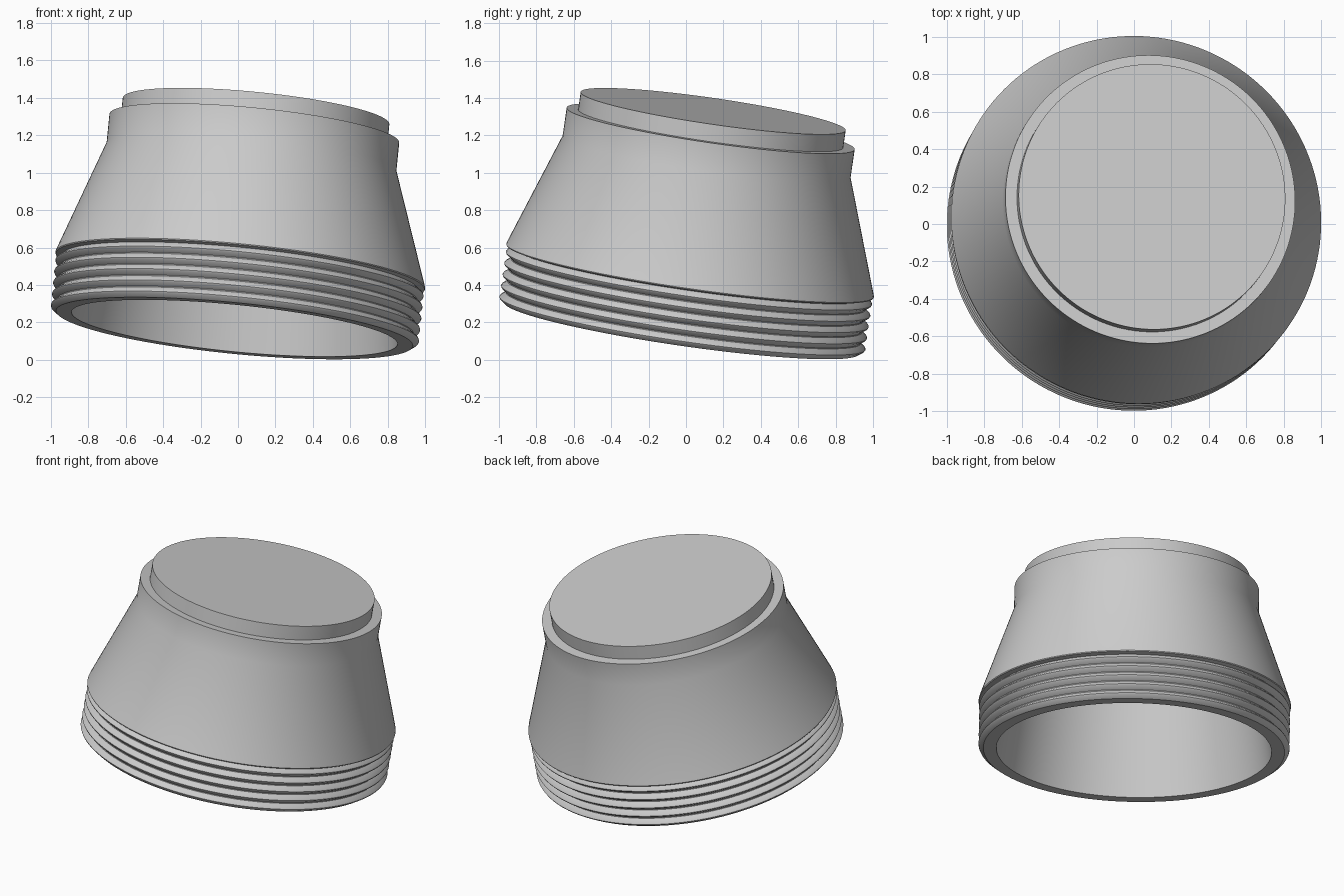
import bpy, bmesh, math
from mathutils import Vector, Matrix

if "Cube" in bpy.data.objects:
    bpy.data.objects.remove(bpy.data.objects["Cube"])

SEGMENTS = 144
AXIS = Vector((0.098, 0.143, 0.985)).normalized()
BASE = Vector((-0.019, -0.023, 0.169))
TILT = Matrix.Translation(BASE) @ Vector((0, 0, 1)).rotation_difference(AXIS).to_matrix().to_4x4()

grey = bpy.data.materials.new("plain grey")
grey.use_nodes = True
grey.diffuse_color = (0.6, 0.6, 0.6, 1)
grey.node_tree.nodes["Principled BSDF"].inputs["Base Color"].default_value = (0.6, 0.6, 0.6, 1)


def revolve(name, profile, closed=False):
    """Turn a (radius, height) profile around the tilted axis."""
    bm = bmesh.new()
    verts = [bm.verts.new((r, 0, h)) for r, h in profile]
    pairs = list(zip(verts, verts[1:]))
    if closed:
        pairs.append((verts[-1], verts[0]))
    edges = [bm.edges.new(p) for p in pairs]
    bmesh.ops.spin(bm, geom=verts + edges, axis=(0, 0, 1), cent=(0, 0, 0),
                   angle=math.tau, steps=SEGMENTS, use_merge=True)
    bmesh.ops.remove_doubles(bm, verts=bm.verts, dist=1e-5)
    bmesh.ops.recalc_face_normals(bm, faces=bm.faces)
    bm.transform(TILT)
    mesh = bpy.data.meshes.new(name)
    bm.to_mesh(mesh)
    bm.free()
    mesh.materials.append(grey)
    obj = bpy.data.objects.new(name, mesh)
    bpy.context.collection.objects.link(obj)
    bpy.ops.object.select_all(action="DESELECT")
    obj.select_set(True)
    bpy.context.view_layer.objects.active = obj
    bpy.ops.object.shade_smooth_by_angle(angle=math.radians(30))
    return obj


# Ribbed collar: stacked rounded ridges below the flared body
ridge_count, pitch, peak, valley = 5, 0.061, 0.989, 0.958
ribs = []
for i in range(ridge_count):
    h = i * pitch
    ribs += [(valley, h), (peak - 0.004, h + 0.02), (peak, h + 0.028),
             (peak - 0.004, h + 0.036), (valley, h + 0.056)]

# Hollow body: collar, flare, straight neck, flat shoulder and tapering inner wall
flare = [(0.99, 0.308), (0.993, 0.314), (0.989, 0.328), (0.778, 0.93)]
shoulder = [(0.778, 1.084), (0, 1.084)]
cavity = [(0, 1.08), (0.716, 1.08), (0.875, 0)]
revolve("flared_body", ribs + flare + shoulder + cavity, closed=True)

# Raised disc on the shoulder
revolve("top_disc", [(0.716, 1.082), (0.716, 1.178), (0, 1.178)])
